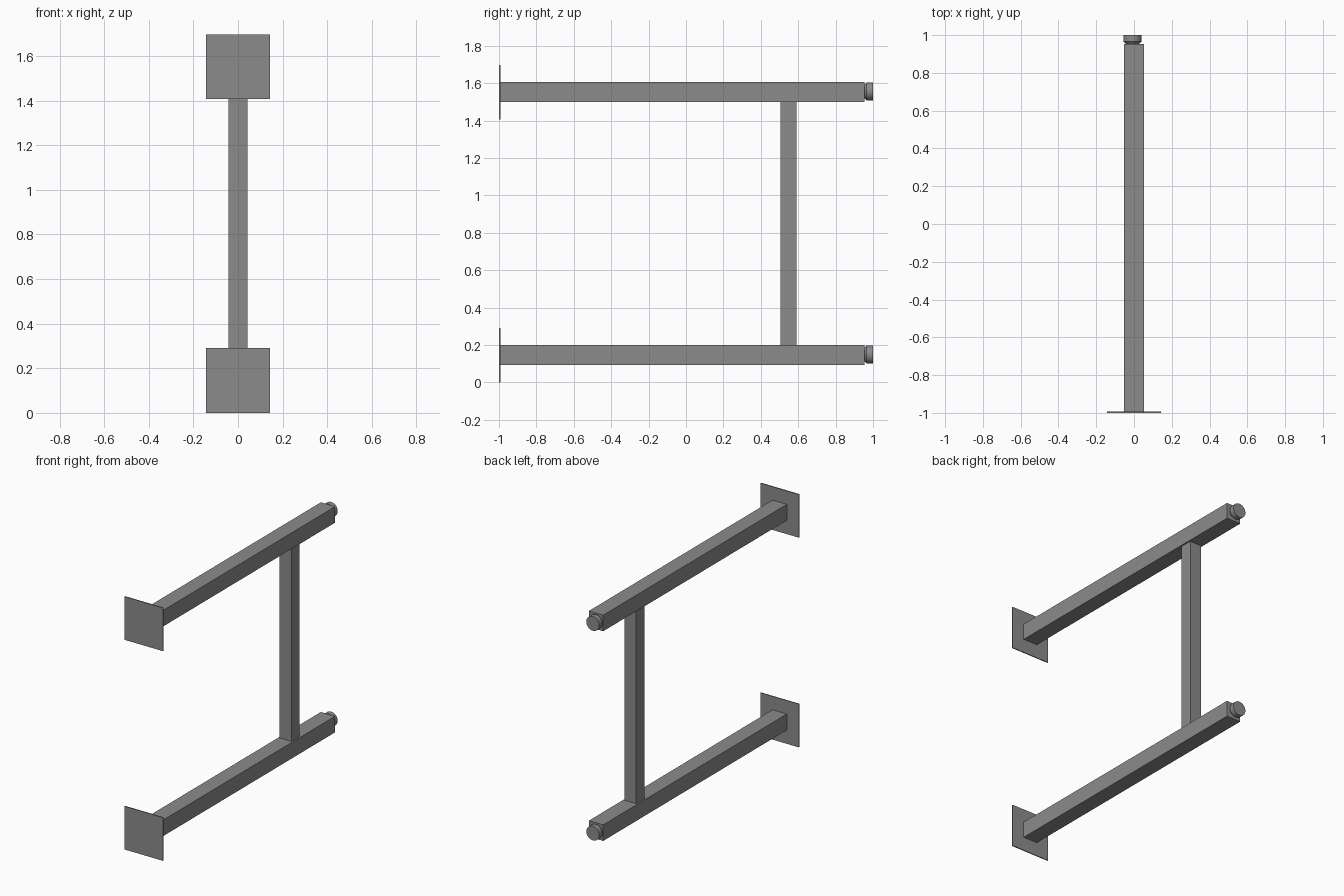
import bpy, bmesh
from math import pi
from mathutils import Matrix

if "Cube" in bpy.data.objects:
    bpy.data.objects.remove(bpy.data.objects["Cube"])

# Dark grey finish shared by every part
steel = bpy.data.materials.new("dark_grey")
steel.diffuse_color = (0.26, 0.26, 0.26, 1)
steel.use_nodes = True
steel.node_tree.nodes["Principled BSDF"].inputs["Base Color"].default_value = steel.diffuse_color


def finish(name, bm):
    mesh = bpy.data.meshes.new(name)
    bm.to_mesh(mesh)
    bm.free()
    mesh.materials.append(steel)
    obj = bpy.data.objects.new(name, mesh)
    bpy.context.collection.objects.link(obj)
    return obj


def box(name, x, y, z):
    """Box from (min, max) ranges on each axis."""
    bm = bmesh.new()
    bmesh.ops.create_cube(bm, size=1)
    for v in bm.verts:
        v.co = [r[0] + (c + 0.5) * (r[1] - r[0]) for c, r in zip(v.co, (x, y, z))]
    return finish(name, bm)


def lathe_y(name, cx, cz, profile, sides=32):
    """Closed turned part along y from (y, radius) points."""
    bm = bmesh.new()
    rings = []
    for y, r in profile:
        ring = bmesh.ops.create_circle(
            bm, segments=sides, radius=r,
            matrix=Matrix.Translation((cx, y, cz)) @ Matrix.Rotation(pi / 2, 4, 'X'))
        rings.append(ring["verts"])
    for a, b in zip(rings, rings[1:]):
        for i in range(sides):
            j = (i + 1) % sides
            bm.faces.new((a[i], a[j], b[j], b[i]))
    bm.faces.new(rings[0])
    bm.faces.new(rings[-1])
    bmesh.ops.recalc_face_normals(bm, faces=bm.faces)
    obj = finish(name, bm)
    bpy.context.view_layer.objects.active = obj
    obj.select_set(True)
    bpy.ops.object.shade_smooth_by_angle()
    obj.select_set(False)


# Two arms: mounting plate, square beam and round end foot
for side, base in (("lower", 0.0), ("upper", 1.407)):
    box(f"{side}_plate", (-0.143, 0.143), (-1, -0.993), (base, base + 0.29))
    box(f"{side}_beam", (-0.053, 0.053), (-0.994, 0.954), (base + 0.092, base + 0.2))
    lathe_y(f"{side}_foot", -0.008, base + 0.149,
            [(0.95, 0.034), (0.957, 0.038), (0.966, 0.048), (1.0, 0.048)])

# Upright joining the arms
box("upright_post", (-0.043, 0.043), (0.504, 0.59), (0.2, 1.5))
